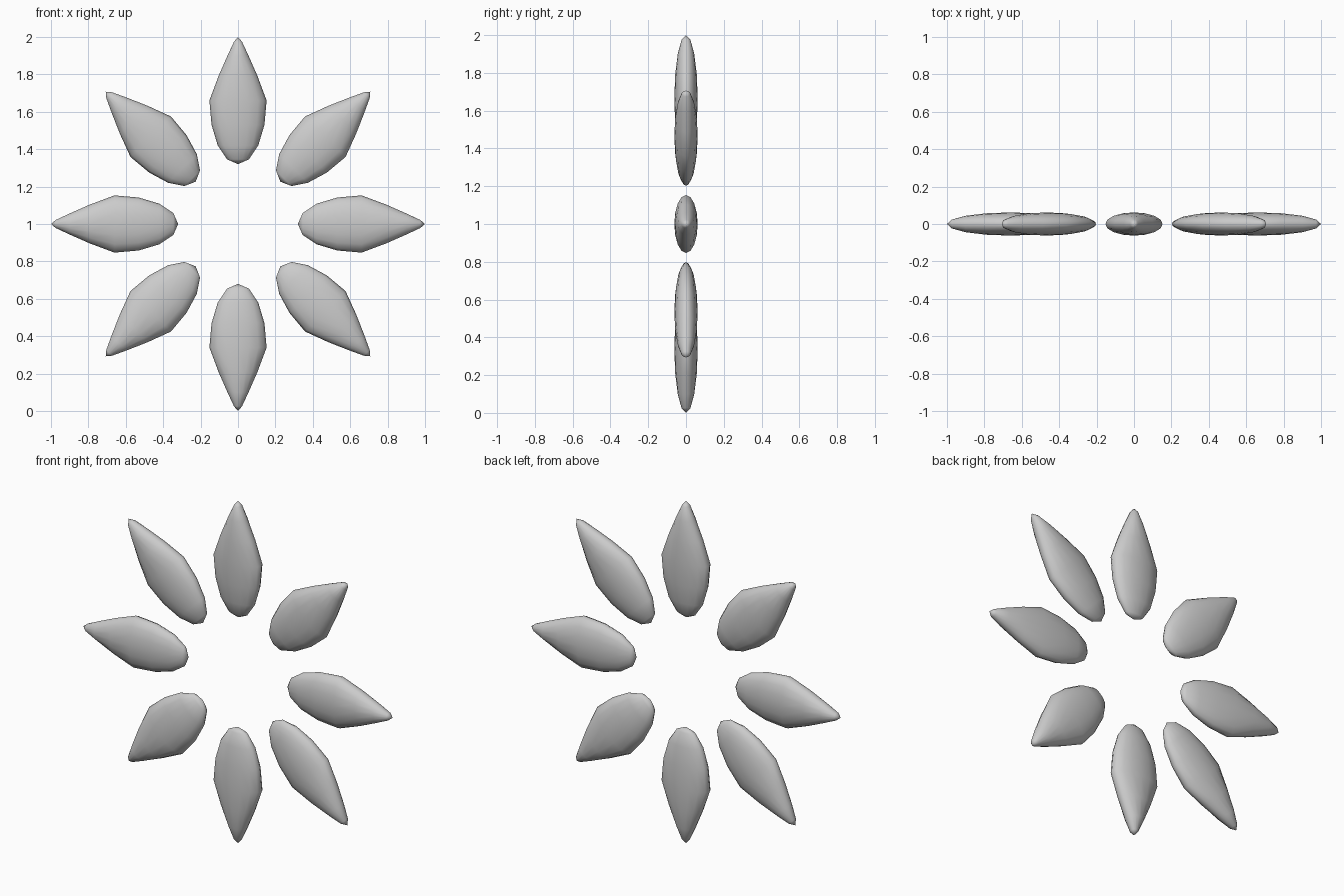
import bpy, bmesh, math
from mathutils import Matrix

cube = bpy.data.objects.get("Cube")
if cube:
    bpy.data.objects.remove(cube, do_unlink=True)

COUNT = 8             # petals in the ring
MID = 0.66            # distance of the widest point from the hub
HALF_LENGTH = 0.34
HALF_WIDTH = 0.153
HALF_DEPTH = 0.062
TAPER = 0.68          # narrowing of the outer half

grey = bpy.data.materials.new("light_grey")
grey.use_nodes = True
colour = (0.6, 0.6, 0.6, 1)
grey.diffuse_color = colour
grey.node_tree.nodes["Principled BSDF"].inputs["Base Color"].default_value = colour


# One petal pointing up: a flattened ball whose outer half narrows to a tip
def petal_mesh():
    bm = bmesh.new()
    bmesh.ops.create_uvsphere(bm, u_segments=16, v_segments=8, radius=1)
    for v in bm.verts:
        v.co.x *= HALF_WIDTH * (1 - TAPER * max(v.co.z, 0))
        v.co.y *= HALF_DEPTH
        v.co.z = MID + HALF_LENGTH * v.co.z
    for f in bm.faces:
        f.smooth = True
    bmesh.ops.recalc_face_normals(bm, faces=bm.faces)
    mesh = bpy.data.meshes.new("petal")
    bm.to_mesh(mesh)
    bm.free()
    mesh.materials.append(grey)
    return mesh


# Ring of petals standing upright around the hub
shape = petal_mesh()
for i in range(COUNT):
    petal = bpy.data.objects.new(f"petal_{i + 1}", shape)
    bpy.context.collection.objects.link(petal)
    petal.matrix_world = Matrix.Translation((0, 0, 1)) @ Matrix.Rotation(math.tau * i / COUNT, 4, "Y")
